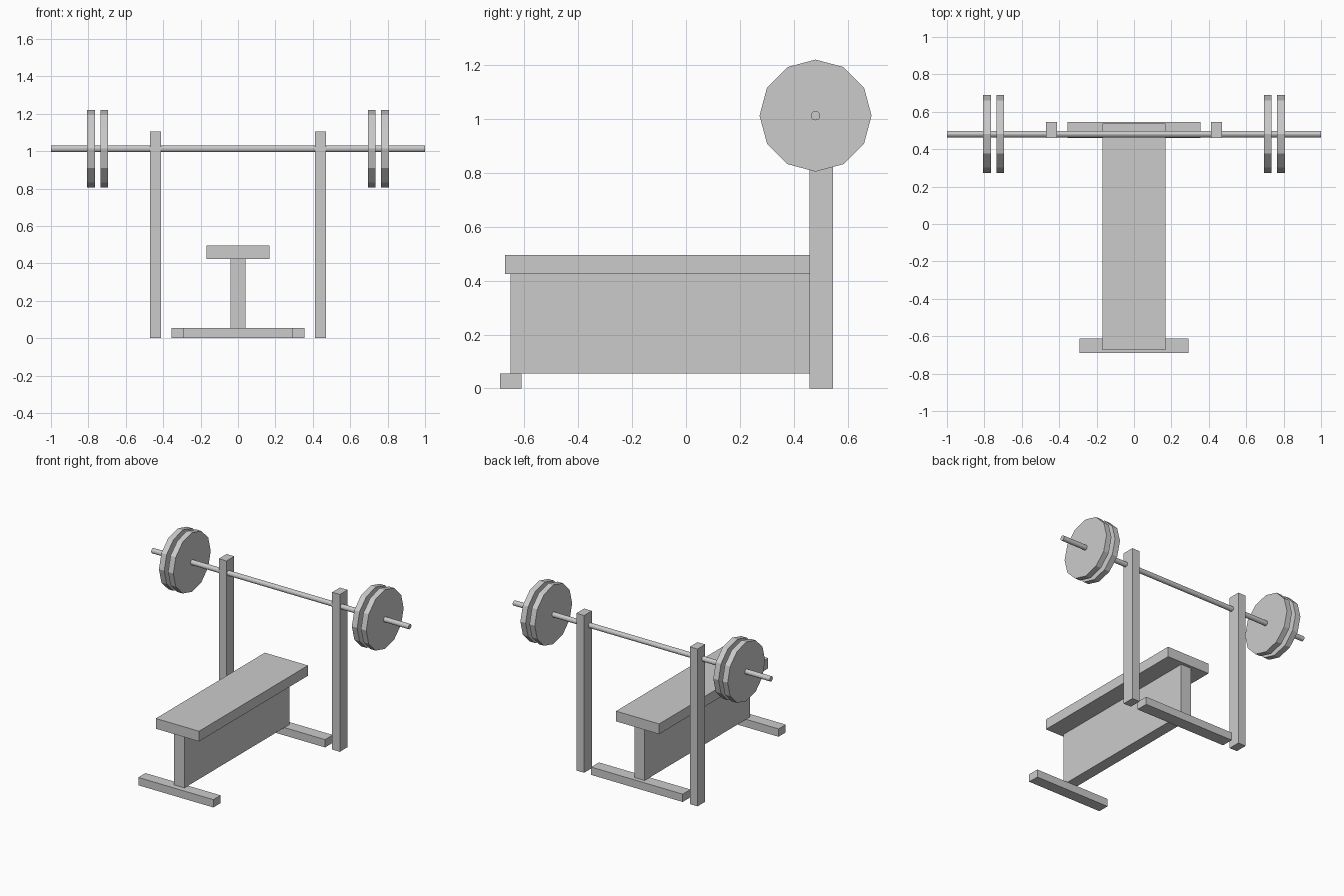
import bpy
import math

cube = bpy.data.objects.get("Cube")
if cube:
    bpy.data.objects.remove(cube, do_unlink=True)

grey = bpy.data.materials.new("light grey")
grey.use_nodes = True
GREY = (0.6, 0.6, 0.6, 1)
grey.diffuse_color = GREY
grey.node_tree.nodes["Principled BSDF"].inputs["Base Color"].default_value = GREY


def finish(name):
    obj = bpy.context.object
    obj.name = name
    obj.data.materials.clear()
    obj.data.materials.append(grey)
    return obj


def box(name, x, y, z):
    """Box from (min, max) spans along each axis."""
    spans = (x, y, z)
    bpy.ops.mesh.primitive_cube_add(size=1, location=[(a + b) / 2 for a, b in spans])
    obj = finish(name)
    for v in obj.data.vertices:
        for i, (a, b) in enumerate(spans):
            v.co[i] *= b - a
    return obj


def rod(name, x, length, radius):
    """Twelve-sided cylinder along x on the barbell axis."""
    bpy.ops.mesh.primitive_cylinder_add(
        vertices=12, radius=radius, depth=length,
        location=(x, BAR_Y, BAR_Z), rotation=(0, math.pi / 2, 0))
    return finish(name)


BAR_Y, BAR_Z = 0.481, 1.013
FOOT_Z = (0, 0.055)
POST_Y = (0.459, 0.545)

# Bench
box("bench_pad", (-0.168, 0.168), (-0.673, 0.538), (0.424, 0.496))
box("bench_support", (-0.04, 0.04), (-0.652, 0.516), (0.055, 0.424))
box("front_foot", (-0.292, 0.292), (-0.691, -0.611), FOOT_Z)
box("rear_foot", (-0.356, 0.356), POST_Y, FOOT_Z)

# Barbell
rod("bar", 0, 2.0, 0.0175)

# Rack posts and weight plates on both sides
for side, s in (("left", 1), ("right", -1)):
    box(side + "_post", sorted((s * 0.411, s * 0.471)), POST_Y, (0, 1.106))
    rod(side + "_inner_plate", s * 0.715, 0.041, 0.208)
    rod(side + "_outer_plate", s * 0.786, 0.041, 0.208)
